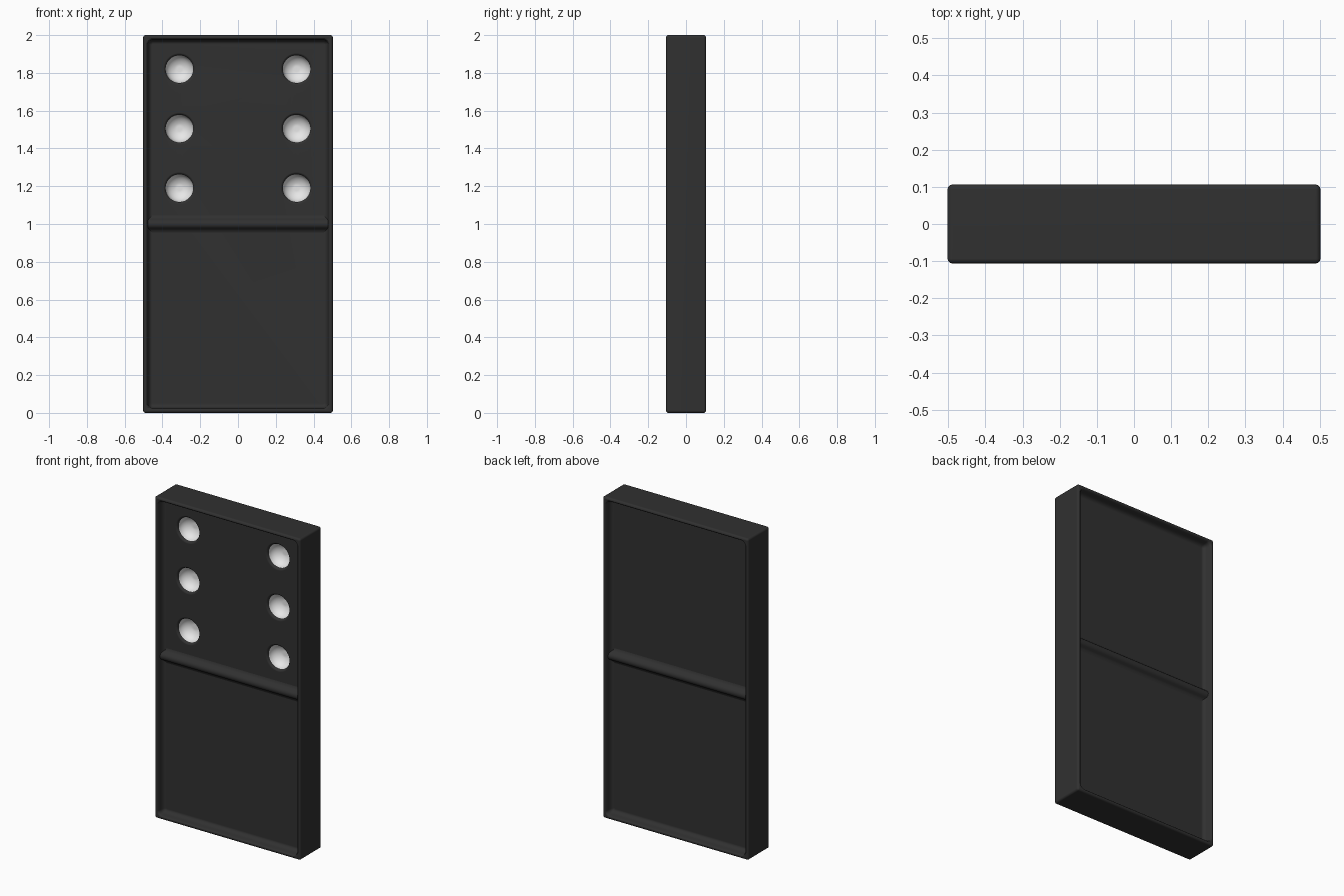
import bpy, bmesh, math

cube = bpy.data.objects.get("Cube")
if cube:
    bpy.data.objects.remove(cube, do_unlink=True)

HALF_WIDTH = 0.502
HALF_DEPTH = 0.106
RECESS = 0.055


def make_material(name, level):
    mat = bpy.data.materials.new(name)
    mat.use_nodes = True
    color = (level, level, level, 1)
    mat.diffuse_color = color
    mat.node_tree.nodes["Principled BSDF"].inputs["Base Color"].default_value = color
    return mat


black = make_material("tile black", 0.03)
white = make_material("pip white", 0.8)


def make_object(name, bm):
    bmesh.ops.recalc_face_normals(bm, faces=bm.faces)
    mesh = bpy.data.meshes.new(name)
    bm.to_mesh(mesh)
    bm.free()
    mesh.materials.append(black)
    mesh.materials.append(white)
    obj = bpy.data.objects.new(name, mesh)
    bpy.context.collection.objects.link(obj)
    return obj


def rounded_rect(cx, cz, hw, hh, r, steps):
    """Points of a rounded rectangle; with r equal to both halves, a circle."""
    points = []
    for quarter, (sx, sz) in enumerate([(1, 1), (-1, 1), (-1, -1), (1, -1)]):
        for i in range(steps):
            a = math.pi / 2 * (quarter + (i + 0.5) / steps)
            points.append((cx + sx * (hw - r) + r * math.cos(a),
                           cz + sz * (hh - r) + r * math.sin(a)))
    return points


def bridge(bm, rings):
    """Join successive rings with quads, cap both ends, return the quad bands."""
    n = len(rings[0])
    bands = [[bm.faces.new((a[i], a[(i + 1) % n], b[(i + 1) % n], b[i]))
              for i in range(n)] for a, b in zip(rings, rings[1:])]
    return bands, [bm.faces.new(rings[0]), bm.faces.new(rings[-1])]


def loft(bm, cx, cz, hw, hh, r, steps, layers, side):
    """Stack rounded outlines given as (inset, depth below the rim)."""
    rings = []
    for inset, depth in layers:
        y = side * (HALF_DEPTH - depth)
        outline = rounded_rect(cx, cz, hw - inset, hh - inset, r - inset, steps)
        rings.append([bm.verts.new((x, y, z)) for x, z in outline])
    return bridge(bm, rings)


# Tile body with softened outer edges
bm = bmesh.new()
bmesh.ops.create_cube(bm, size=2)
for v in bm.verts:
    v.co = (v.co.x * HALF_WIDTH, v.co.y * HALF_DEPTH, v.co.z + 1)
bmesh.ops.bevel(bm, geom=list(bm.edges), offset=0.013, segments=4,
                profile=0.5, affect='EDGES')
body = make_object("domino_tile", bm)

# Recess on each side, with a rounded rim and a filleted floor
recess_layers = [(0, -0.05), (0, 0), (0.004, 0.003), (0.008, 0.012), (0.01, 0.028),
                 (0.014, 0.041), (0.022, 0.05), (0.033, RECESS)]
bm = bmesh.new()
for side in (-1, 1):
    loft(bm, 0, 1, 0.488, 0.986, 0.04, 3, recess_layers, side)
recesses = make_object("recess_cutter", bm)

# Round pips: a dark softened lip, then a white bowl
R, LIP, BOWL = 0.073, 0.016, 0.058
pip_layers = [(-0.013, RECESS - 0.02), (-0.013, RECESS), (-0.006, RECESS + 0.003),
              (-0.002, RECESS + 0.008), (0, RECESS + LIP)]
for i in range(1, 8):
    a = math.pi / 2 * i / 8
    pip_layers.append((R * (1 - math.cos(a)), RECESS + LIP + BOWL * math.sin(a)))
bm = bmesh.new()
for cx in (-0.31, 0.31):
    for cz in (1.19, 1.505, 1.82):
        bands, caps = loft(bm, cx, cz, R, R, R, 8, pip_layers, -1)
        for face in sum(bands[4:], []) + caps[1:]:
            face.material_index = 1
pips = make_object("pip_cutter", bm)

# Carve the body
for cutter in (recesses, pips):
    mod = body.modifiers.new(cutter.name, 'BOOLEAN')
    mod.operation = 'DIFFERENCE'
    mod.solver = 'EXACT'
    mod.object = cutter
bpy.context.view_layer.update()
carved = bpy.data.meshes.new_from_object(
    body.evaluated_get(bpy.context.evaluated_depsgraph_get()))
body.modifiers.clear()
body.data = carved
for cutter in (recesses, pips):
    bpy.data.objects.remove(cutter, do_unlink=True)

# Rounded dividing ridge across each recess, a little lower than the rim
half = [(0.046, 0), (0.034, 0.004), (0.026, 0.013), (0.021, 0.023), (0.012, 0.031)]
crest = half + [(0, 0.034)] + [(-z, h) for z, h in reversed(half)]
profile = [(0.046, -0.01)] + crest + [(-0.046, -0.01)]
parts = [body]
for name, side in (("front_ridge", -1), ("back_ridge", 1)):
    bm = bmesh.new()
    bridge(bm, [[bm.verts.new((x, side * (HALF_DEPTH - RECESS + h), 1 + z))
                 for z, h in profile] for x in (-0.481, 0.481)])
    parts.append(make_object(name, bm))

# Smooth shading with flat panels kept flat
bpy.ops.object.select_all(action='DESELECT')
for obj in parts:
    obj.select_set(True)
bpy.context.view_layer.objects.active = body
bpy.ops.object.shade_smooth_by_angle(angle=math.radians(50))
for obj in parts:
    weighted = obj.modifiers.new("Weighted normals", 'WEIGHTED_NORMAL')
    weighted.keep_sharp = True
